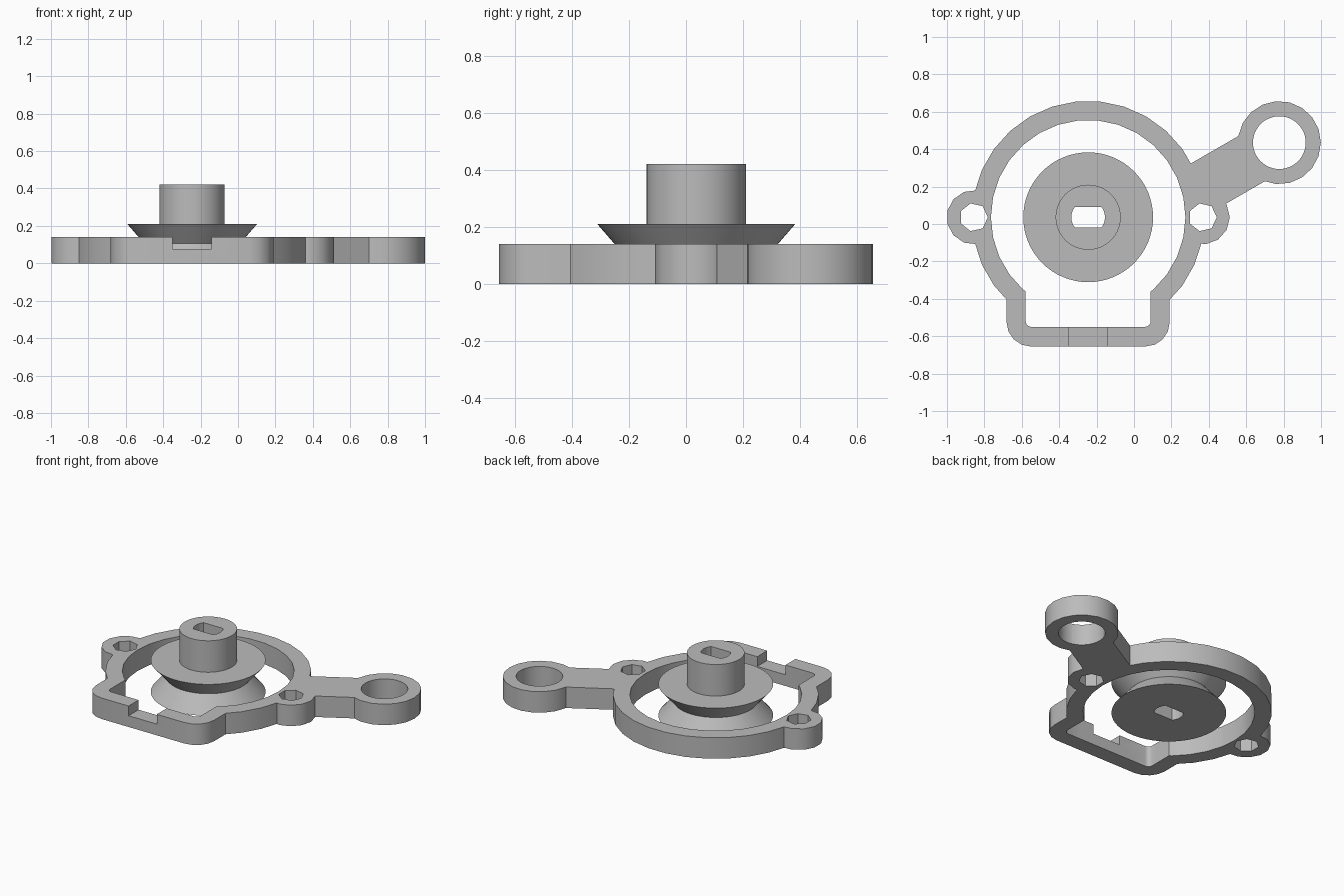
import bpy, bmesh
from math import sin, cos, pi, radians, asin
from mathutils import Vector

if "Cube" in bpy.data.objects:
    bpy.data.objects.remove(bpy.data.objects["Cube"], do_unlink=True)

CX, CY = -0.245, 0.036      # ring axis
H = 0.14                    # frame thickness
LUG = 0.612                 # screw lug distance from the axis
ARM_END = Vector((0.777, 0.435))

grey = bpy.data.materials.new("Plain grey")
grey.use_nodes = True
grey.diffuse_color = (0.5, 0.5, 0.5, 1)
grey.node_tree.nodes["Principled BSDF"].inputs["Base Color"].default_value = (0.5, 0.5, 0.5, 1)


def circle(x, y, r, n):
    return [(x + r * cos(2 * pi * i / n), y + r * sin(2 * pi * i / n)) for i in range(n)]


def rounded_tray(x0, x1, y0, y1, r, steps=4):
    """Rectangle with its two front corners rounded."""
    pts = [(x1, y1), (x0, y1)]
    for cx, start in ((x0 + r, pi), (x1 - r, 1.5 * pi)):
        for i in range(steps + 1):
            a = start + i / steps * pi / 2
            pts.append((cx + r * cos(a), y0 + r + r * sin(a)))
    return pts


def rect(x0, x1, y0, y1):
    return [(x0, y0), (x1, y0), (x1, y1), (x0, y1)]


def finish_mesh(name, bm):
    bmesh.ops.recalc_face_normals(bm, faces=bm.faces)
    mesh = bpy.data.meshes.new(name)
    bm.to_mesh(mesh)
    bm.free()
    mesh.materials.append(grey)
    obj = bpy.data.objects.new(name, mesh)
    bpy.context.collection.objects.link(obj)
    return obj


def prism(name, pts, z0=0.0, z1=H):
    bm = bmesh.new()
    face = bm.faces.new([bm.verts.new((x, y, z0)) for x, y in pts])
    top = bmesh.ops.extrude_face_region(bm, geom=[face], use_keep_orig=True)["geom"]
    bmesh.ops.translate(bm, vec=(0, 0, z1 - z0),
                        verts=[v for v in top if isinstance(v, bmesh.types.BMVert)])
    return finish_mesh(name, bm)


def lathe(name, profile, n=64):
    bm = bmesh.new()
    rings = [[bm.verts.new((x, y, z)) for x, y in circle(CX, CY, r, n)] for r, z in profile]
    for a, b in zip(rings, rings[1:]):
        for i in range(n):
            j = (i + 1) % n
            bm.faces.new((a[i], a[j], b[j], b[i]))
    bm.faces.new(rings[0])
    bm.faces.new(rings[-1])
    return finish_mesh(name, bm)


def activate(obj):
    bpy.ops.object.select_all(action='DESELECT')
    obj.select_set(True)
    bpy.context.view_layer.objects.active = obj


def combine(obj, other, operation):
    activate(obj)
    mod = obj.modifiers.new(operation.title(), 'BOOLEAN')
    mod.object, mod.operation, mod.solver = other, operation, 'EXACT'
    bpy.ops.object.modifier_apply(modifier=mod.name)
    bpy.data.objects.remove(other, do_unlink=True)


def cut(obj, pts, z0=-0.1, z1=0.6):
    combine(obj, prism("cutter", pts, z0, z1), 'DIFFERENCE')


# Frame body: ring, front tray, screw lugs, arm and arm eye
frame = prism("ring_frame", circle(CX, CY, 0.622, 30))
d = Vector((cos(radians(30)), sin(radians(30))))
n = Vector((-d.y, d.x)) * 0.14
start = ARM_END - d * 0.55
end = ARM_END - d * 0.1
additions = [
    rounded_tray(CX - 0.436, CX + 0.436, -0.655, CY, 0.13),
    circle(CX - LUG, CY, 0.145, 13),
    circle(CX + LUG, CY, 0.145, 13),
    [tuple(p) for p in (start - n, end - n, end + n, start + n)],
    circle(*ARM_END, 0.222, 19),
]
for pts in additions:
    combine(frame, prism("addition", pts), 'UNION')

# Frame openings
cut(frame, circle(CX, CY, 0.52, 30))
cut(frame, rounded_tray(CX - 0.334, CX + 0.334, -0.55, CY, 0.03))
cut(frame, circle(*ARM_END, 0.141, 48))
for side in (-1, 1):
    cut(frame, circle(CX + side * LUG, CY, 0.076, 7))
cut(frame, rect(CX - 0.104, CX + 0.104, -0.8, -0.45), 0.075, 0.3)

# Grooved pulley with hub and double-flat shaft hole
pulley = lathe("pulley", [(0.347, 0), (0.256, 0.105), (0.347, 0.21),
                          (0.174, 0.21), (0.174, 0.42)])
R, FLAT = 0.09, 0.054
half = asin(FLAT / R)
shaft = [(CX + R * cos(base + half * k / 3), CY + R * sin(base + half * k / 3))
         for base in (0, pi) for k in range(-3, 4)]
cut(pulley, shaft)

for obj in (frame, pulley):
    activate(obj)
    bpy.ops.object.shade_smooth_by_angle(angle=radians(30))
